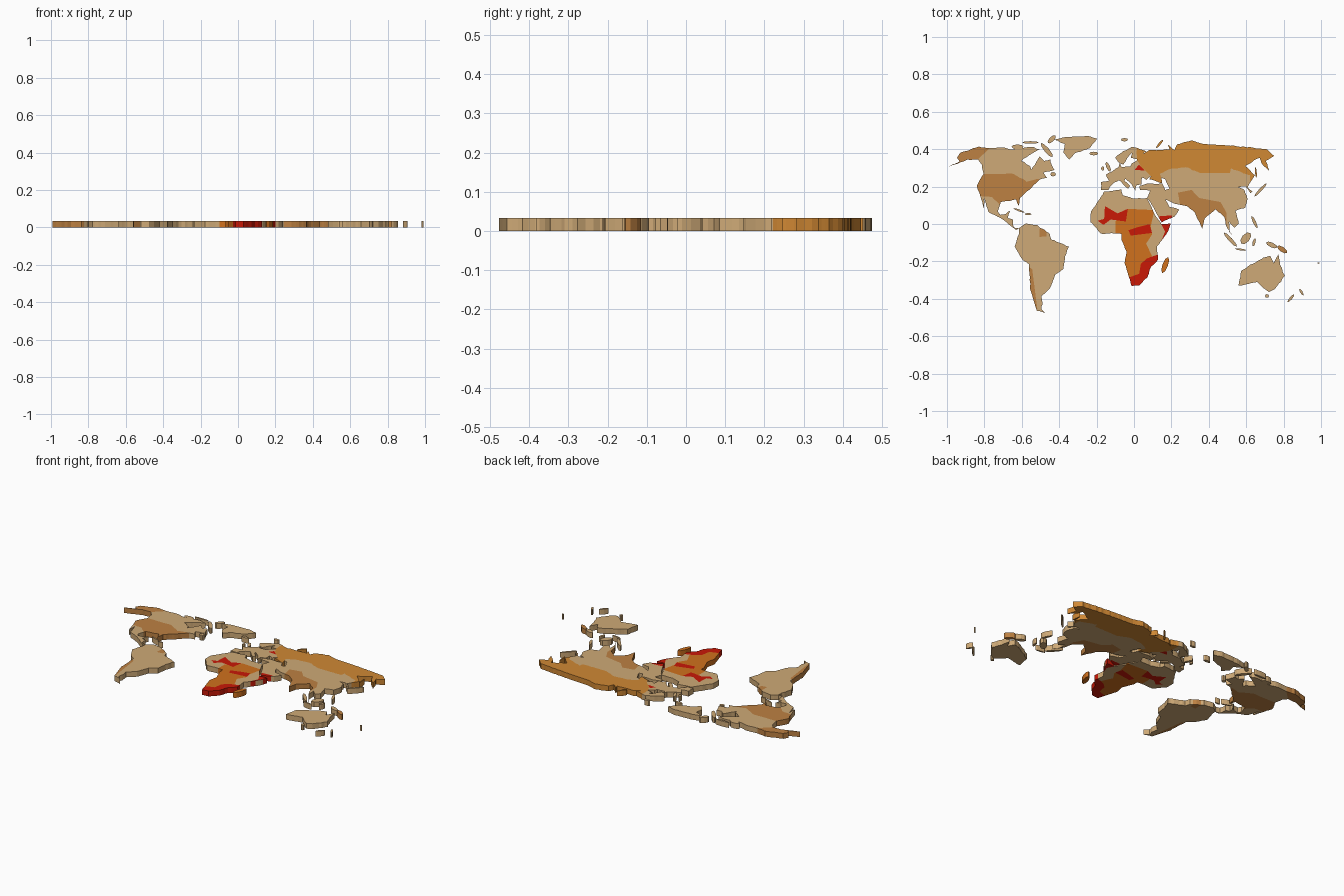
import bpy, bmesh, math
from mathutils import Vector, noise

if "Cube" in bpy.data.objects:
    bpy.data.objects.remove(bpy.data.objects["Cube"])

H = 0.033


def project(lon, lat):
    """Pseudo-cylindrical map projection: parallels shorten towards the poles."""
    a = abs(lat)
    w = 1 - .46 * (a / 90) ** 2
    h = .0124 * a - 1.35e-6 * max(0, a - 45) ** 3
    return Vector((lon * w * .00634 - .125, math.copysign(h, lat) * .5788 - .0835, 0))


def material(name, r, g, b):
    m = bpy.data.materials.new(name)
    m.diffuse_color = [(c / 255) ** 2.2 for c in (r, g, b)] + [1]
    m.use_nodes = True
    m.node_tree.nodes["Principled BSDF"].inputs["Base Color"].default_value = m.diffuse_color
    return m


TAN = material("tan", 205, 168, 118)
BROWN = material("brown", 188, 128, 68)
AMBER = material("amber", 207, 135, 55)
ORANGE = material("orange", 207, 112, 35)
RED = material("red", 200, 30, 15)


def prism(name, pts, mat, z0=0.0, z1=H):
    bm = bmesh.new()
    f = bm.faces.new([bm.verts.new((p.x, p.y, z0)) for p in pts])
    ext = bmesh.ops.extrude_face_region(bm, geom=[f], use_keep_orig=True)
    top = [v for v in ext["geom"] if isinstance(v, bmesh.types.BMVert)]
    bmesh.ops.translate(bm, verts=top, vec=(0, 0, z1 - z0))
    bmesh.ops.recalc_face_normals(bm, faces=bm.faces)
    me = bpy.data.meshes.new(name)
    bm.to_mesh(me)
    bm.free()
    if mat:
        me.materials.append(mat)
    ob = bpy.data.objects.new(name, me)
    bpy.context.collection.objects.link(ob)
    return ob


def land(name, outline, mat=TAN):
    """Coast slab; long edges get small bays that depend on position only, so borders still meet."""
    pts, corners = [], [project(*p) for p in outline]
    for a, b in zip(corners, corners[1:] + corners[:1]):
        n = max(1, round((b - a).length / .018))
        pts.append(a)
        for k in range(1, n):
            p = a.lerp(b, k / n)
            pts.append(p + noise.noise_vector(p * 60) * .005)
    return prism(name, pts, mat)


def boolean(ob, cutter, op):
    m = ob.modifiers.new("cut", 'BOOLEAN')
    m.operation, m.object, m.solver = op, cutter, 'EXACT'
    bpy.context.view_layer.update()
    me = bpy.data.meshes.new_from_object(ob.evaluated_get(bpy.context.evaluated_depsgraph_get()))
    ob.modifiers.clear()
    ob.data = me


def region(name, base, mat, outline):
    """Split a coloured region out of a land slab."""
    cutter = prism(name + "_cutter", [project(*p) for p in outline], None, -.1, .1)
    cutter.hide_render = True
    piece = base.copy()
    piece.name = name
    bpy.context.collection.objects.link(piece)
    boolean(piece, cutter, 'INTERSECT')
    boolean(base, cutter, 'DIFFERENCE')
    piece.data.materials.clear()
    piece.data.materials.append(mat)
    for p in piece.data.polygons:
        p.material_index = 0
    bpy.data.objects.remove(cutter)


def island(name, lon, lat, length, width, tilt, mat=TAN):
    """Eight-sided elongated island, half sizes in degrees."""
    c, s = math.cos(math.radians(tilt)), math.sin(math.radians(tilt))
    pts = []
    for k in range(8):
        u = .0065 * length * math.cos(k * math.tau / 8)
        v = .0065 * width * math.sin(k * math.tau / 8)
        pts.append(project(lon, lat) + Vector((u * c - v * s, u * s + v * c, 0)))
    prism(name, pts, mat)


# North America, sharing inner borders
north_line = [(-124, 49), (-95, 49), (-83, 45), (-79, 43), (-71, 45), (-67, 45)]
south_line = [(-97, 26), (-106, 31.7), (-117, 32.5)]
land("far_northwest", [(-141, 69.7), (-141, 60.2), (-152, 60), (-154, 58.5), (-164.5, 54.5), (-158, 58.5),
     (-165, 61.5), (-168, 65.6), (-156, 71.3)], BROWN)
land("north_america_north", north_line + [(-61, 46), (-66, 50), (-56, 52), (-64, 60), (-70, 59), (-77, 62.5),
     (-79, 52), (-82, 55), (-94, 59), (-86, 66), (-82, 69), (-94, 71), (-115, 68.5), (-128, 70.5),
     (-141, 69.7), (-141, 60.2), (-132, 56)])
land("north_america_middle", north_line + [(-70, 42), (-76, 36), (-81, 31), (-80.5, 25.2), (-84, 30), (-97, 28)]
     + south_line + [(-124, 40)], BROWN)
land("central_america", south_line[::-1] + [(-97.6, 21), (-95, 18.5), (-90.5, 19), (-87, 21.5), (-88, 16), (-83.5, 15),
     (-82, 9), (-77.5, 8.5), (-80, 7.2), (-86, 11), (-94, 16), (-105.5, 20.5), (-113, 31), (-110, 23)])
land("greenland", [(-73, 78.5), (-60, 82), (-33, 83.6), (-18, 80), (-24, 70), (-40, 65), (-44, 60), (-53, 66), (-56, 74)])

# South America
south_america = land("south_america", [(-77.5, 8.5), (-72, 12), (-62, 10.7), (-51.5, 4.5), (-50, 0), (-35.3, -5.3),
    (-39, -13), (-41, -22), (-48.5, -26), (-53.5, -34), (-58, -38), (-65, -42), (-66, -48), (-69, -52), (-66, -55),
    (-74, -53), (-73.5, -38), (-70.3, -18.3), (-76, -14), (-81, -5), (-77.5, 4)])
region("southwest_strip", south_america, BROWN, [(-74, -18), (-68, -22), (-73, -52), (-78, -45)])
region("north_coast_patch", south_america, BROWN, [(-60, 9), (-60, 2), (-54, 2.5), (-54, 7)])

# Africa
africa = land("africa", [(-6, 35.8), (10, 37.3), (11, 33), (20, 30.6), (32.5, 31), (37.3, 20), (43.2, 11.5), (51, 11.9),
    (47, 4), (39, -5), (40.6, -15), (35, -20), (32.5, -28), (26, -34), (19, -34.5), (12, -17.5), (13.5, -9), (9, 0),
    (9, 4.3), (-8, 4.4), (-17, 13), (-17, 21), (-10, 30)])
region("sahel", africa, RED, [(-11, 14), (-5.5, 15.5), (-5, 25), (6, 19.5), (15, 23), (13, 13.5), (0, 15), (-6, 11)])
region("central_belt", africa, RED, [(15, 7), (24, 9.5), (33, 11.5), (35, 5), (17, 3)])
region("horn", africa, RED, [(42, -3), (46, 6), (43, 11.5), (53, 13)])
region("southern_tip", africa, RED, [(15, -28.5), (25, -25.5), (26, -18), (31, -14), (42, -10.5), (37, -36), (15, -36)])
region("central_south", africa, ORANGE, [(4, 4), (4, 13.5), (15.5, 22.9), (38, 22), (34, 10), (35, 4), (30, -3),
       (35, -12), (35, -30), (8, -30)])

# Europe and Asia, sharing inner borders
fell_line = [(28, 60.4), (29, 66), (31, 70)]
west_line = [(39, 47.2), (35, 51), (31, 54), (28, 59.4)]
long_line = [(131, 42.5), (135, 48), (121, 53.3), (117, 49.6), (88, 49.5), (76, 54), (61, 53), (48, 49), (48.5, 46)]
land("scandinavia", fell_line + [(25, 71), (14, 67), (5, 61.5), (8, 58), (13, 56), (17.5, 61), (24, 65.7), (21.5, 61.5)])
europe = land("europe", west_line + [(22, 57), (20, 54.5), (11, 54), (9.5, 57.5), (8, 54), (1.6, 50.8), (-4.7, 48.4),
    (-1.5, 44), (-9, 43), (-9, 37), (-2, 36.8), (3.2, 42.5), (8, 44.2), (16, 38), (18, 40), (13, 44), (14, 45.3),
    (19.4, 41.5), (22.5, 36.6), (24, 40.5), (29, 41.2), (30, 46.3), (34, 44.5)])
region("europe_patch", europe, RED, [(24, 52), (34, 51.5), (29, 56)])
land("northern_asia", fell_line + [(40, 67), (35, 64.5), (44, 68), (68, 68.5), (69, 73), (73, 68), (81, 73.5),
     (104, 77.7), (113, 74), (140, 72.5), (180, 69), (178, 63), (163, 59), (157, 51), (156, 57), (160, 61.5),
     (137, 55), (140, 48)] + long_line + [(48.3, 42), (37, 45)] + west_line, AMBER)
east_coast = [(126.5, 39), (129, 36), (126.5, 34.5), (125, 39.5), (118, 39), (122.5, 37), (121.8, 30.5), (117, 23.5),
    (108, 21.5), (109, 12), (105, 9), (100.7, 13.5), (100.5, 7), (103.7, 1.4), (98.5, 9), (97.5, 16.5), (91, 22.5),
    (80.2, 15.5), (77.6, 8.1), (72.8, 20), (67, 24.8)]
west_coast = [(57, 26.5), (48.5, 30), (51.5, 24.3), (59.5, 22.4), (55, 17.3), (43.5, 12.8), (35, 28), (32.5, 31),
    (36, 36.5), (27, 37), (26.5, 40), (35, 42), (41.5, 41.5), (48.3, 42), (50, 37), (54, 38), (52, 45)]
asia = land("southern_asia", east_coast + west_coast + long_line[::-1])
region("arabian_corner", asia, RED, [(42, 17.5), (53, 18), (50, 11), (42, 11)])
region("south_asia", asia, BROWN, [(61, 24), (61, 35), (74, 37), (79, 31), (97, 28), (100, 20), (98, 8), (78, 5)])

# Australia
land("australia", [(113.7, -23), (115.5, -34.3), (124, -33), (131, -31.5), (139, -36), (146, -39), (150, -37),
     (153.3, -27), (146, -19), (142.5, -10.8), (140, -17.5), (135.5, -12), (130, -13.5), (122.3, -18)])

# Islands
island("arctic_island_east", -73, 68, 7.5, 2, 130)
island("arctic_island_west", -110, 71, 5, 2, 0)
island("arctic_island_north", -77, 79, 4.5, 2, 45)
island("arctic_island_middle", -100, 75.5, 7, 1, 0)
island("north_atlantic_island", -18.7, 65, 3.8, 1.5, 0)
island("west_europe_island", -2.5, 54.3, 4.3, 1.5, 115)
island("west_europe_small_island", -8, 53, 1.8, 1.3, 90)
island("gulf_island", -56, 48.7, 2.2, 1.8, 0)
island("caribbean_island", -79.5, 21.8, 5, .8, 160)
island("caribbean_small_island", -71, 19, 2.8, .9, 0)
island("east_africa_island", 47, -19, 7, 2.3, 70, ORANGE)
island("east_asia_island", 137, 37, 7.5, 1.2, 47)
island("long_north_island", 142.8, 50, 4.5, .7, 95, AMBER)
island("polar_island", 60, 74, 4.5, .9, 50, AMBER)
island("polar_small_island", 18, 78.5, 3, 1.4, 0)
island("tropical_chain", 122.5, 13, 5.5, 1.3, 115)
island("equator_island", 114, 1, 5.8, 3.3, 50)
island("strait_island", 101, 0, 8, 1.6, 133)
island("southern_chain", 110, -7.4, 4.7, .8, 172)
island("spice_island", 121, -2, 3.5, 1.2, 75)
island("large_island_west", 136, -4, 5, 2, 155)
island("large_island_east", 145.2, -7.3, 5, 2, 145, BROWN)
island("south_corner_island", 146.5, -42, 1.6, 1.5, 0)
island("far_south_island_a", 176, -39, 3.2, 1, 120)
island("far_south_island_b", 170.5, -43.7, 4.2, 1.1, 50)
island("pacific_islet", 178.5, -17.5, .9, .6, 0)
